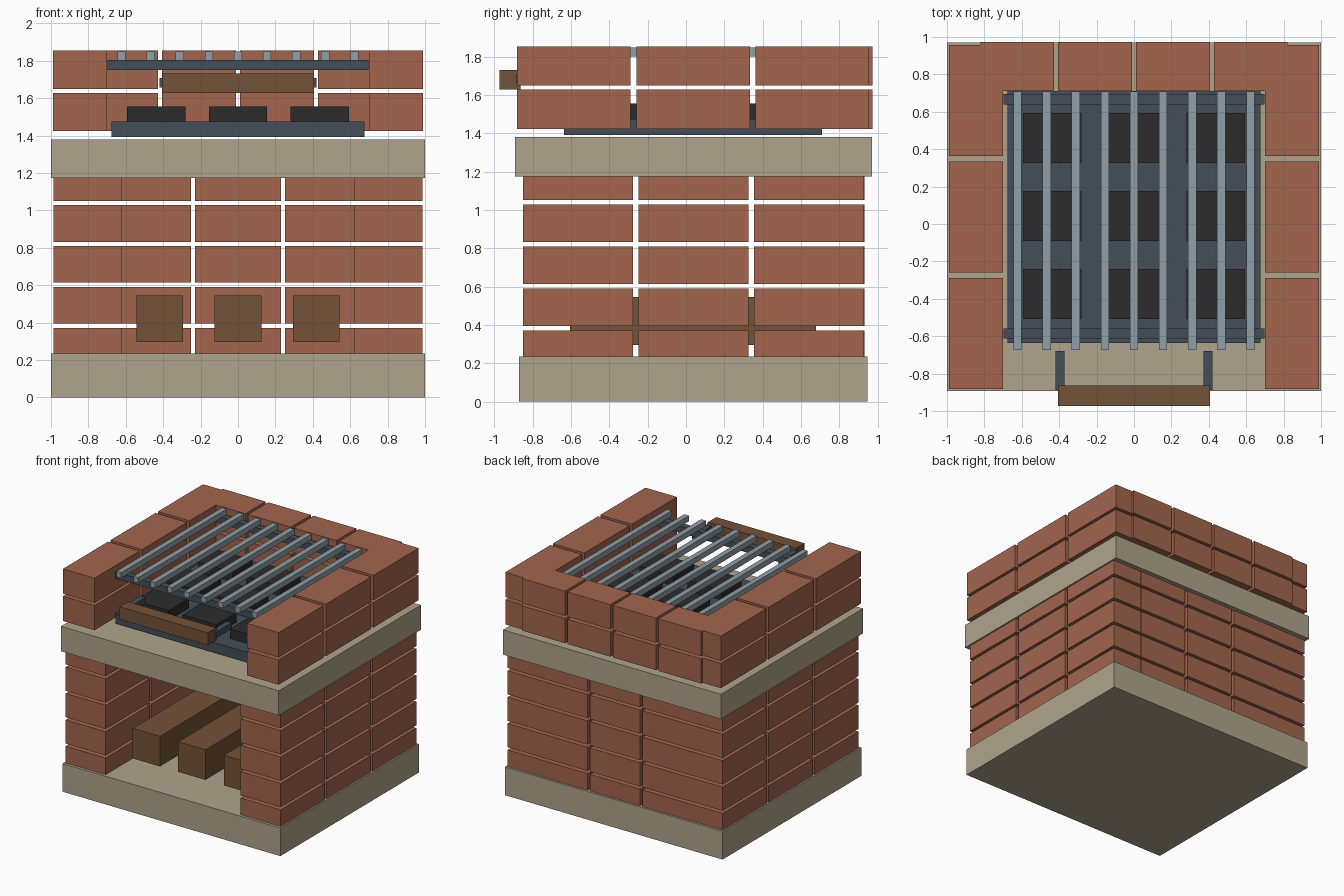
import bpy

if "Cube" in bpy.data.objects:
    bpy.data.objects.remove(bpy.data.objects["Cube"])


def material(name, rgb):
    # sRGB 0-255 to linear
    lin = [((c / 255 + 0.055) / 1.055) ** 2.4 for c in rgb]
    m = bpy.data.materials.new(name)
    m.diffuse_color = (*lin, 1)
    m.use_nodes = True
    m.node_tree.nodes["Principled BSDF"].inputs["Base Color"].default_value = m.diffuse_color
    return m


BRICK = material("brick red", (163, 101, 79))
STONE = material("sandstone", (175, 164, 140))
WOOD = material("brown wood", (116, 82, 56))
IRON = material("dark iron", (68, 78, 88))
STEEL = material("light steel", (145, 160, 168))
COAL = material("charcoal black", (44, 44, 44))


def boxes(name, mat, extents):
    """One object made of boxes, each given as ((x0, x1), (y0, y1), (z0, z1))."""
    verts, faces = [], []
    for xs, ys, zs in extents:
        b = len(verts)
        verts += [(x, y, z) for z in zs for y in ys for x in xs]
        faces += [[b + i for i in f] for f in
                  ((0, 2, 3, 1), (4, 5, 7, 6), (0, 1, 5, 4),
                   (2, 6, 7, 3), (0, 4, 6, 2), (1, 3, 7, 5))]
    mesh = bpy.data.meshes.new(name)
    mesh.from_pydata(verts, [], faces)
    mesh.materials.append(mat)
    obj = bpy.data.objects.new(name, mesh)
    bpy.context.collection.objects.link(obj)
    return obj


def spans(start, length, gap, count):
    """Evenly spaced intervals along one axis."""
    return [(start + i * (length + gap), start + i * (length + gap) + length)
            for i in range(count)]


def wall(name, xs, ys, zs):
    boxes(name, BRICK, [(x, y, z) for x in xs for y in ys for z in zs])


# Slabs
boxes("base_slab", STONE, [((-1, 1), (-0.873, 0.948), (0, 0.234))])
boxes("hearth_slab", STONE, [((-1, 1), (-0.894, 0.97), (1.174, 1.38))])

# Lower brick walls, open at the front; end courses are bedded in the slabs
low_z = spans(0.175, 0.197, 0.022, 5)
low_y = spans(-0.85, 0.573, 0.03, 3)
wall("lower_left_wall", [(-0.987, -0.62)], low_y, low_z)
wall("lower_right_wall", [(0.62, 0.987)], low_y, low_z)
wall("lower_back_wall", spans(-0.71, 0.458, 0.023, 3), [(0.66, 0.931)], low_z)

# Upper brick walls around the grill
up_z = spans(1.423, 0.205, 0.022, 2)
up_y = spans(-0.882, 0.592, 0.031, 3)
wall("upper_left_wall", [(-0.99, -0.70)], up_y, up_z)
wall("upper_right_wall", [(0.70, 0.99)], up_y, up_z)
wall("upper_back_wall", spans(-0.822, 0.393, 0.024, 4), [(0.71, 0.974)], up_z)

# Firewood in the lower opening
boxes("firewood", WOOD, [((x - 0.125, x + 0.125), (-0.605, 0.68), (0.296, 0.546))
                         for x in (-0.418, 0, 0.418)])

# Ember tray and coals
boxes("ember_tray", IRON, [((-0.677, 0.677), (-0.637, 0.71), (1.392, 1.475))])
boxes("coals", COAL, [((x - 0.156, x + 0.156), (y - 0.134, y + 0.134), (1.45, 1.555))
                      for x in (-0.437, 0, 0.437) for y in (-0.374, 0.043, 0.46)])

# Grill grate
boxes("grate_rails", IRON, [((-0.698, 0.698), (y - 0.027, y + 0.027), (1.75, 1.805))
                            for y in (-0.585, 0.667)])
boxes("grate_bars", STEEL, [((i * 0.1556 - 0.022, i * 0.1556 + 0.022),
                             (-0.674, 0.708), (1.802, 1.848)) for i in range(-4, 5)])

# Front handle with its two brackets
boxes("handle", WOOD, [((-0.405, 0.405), (-0.974, -0.863), (1.628, 1.732))])
boxes("handle_brackets", IRON, [((x - 0.024, x + 0.024), (-0.888, -0.68), (1.658, 1.708))
                                for x in (-0.395, 0.395)])
